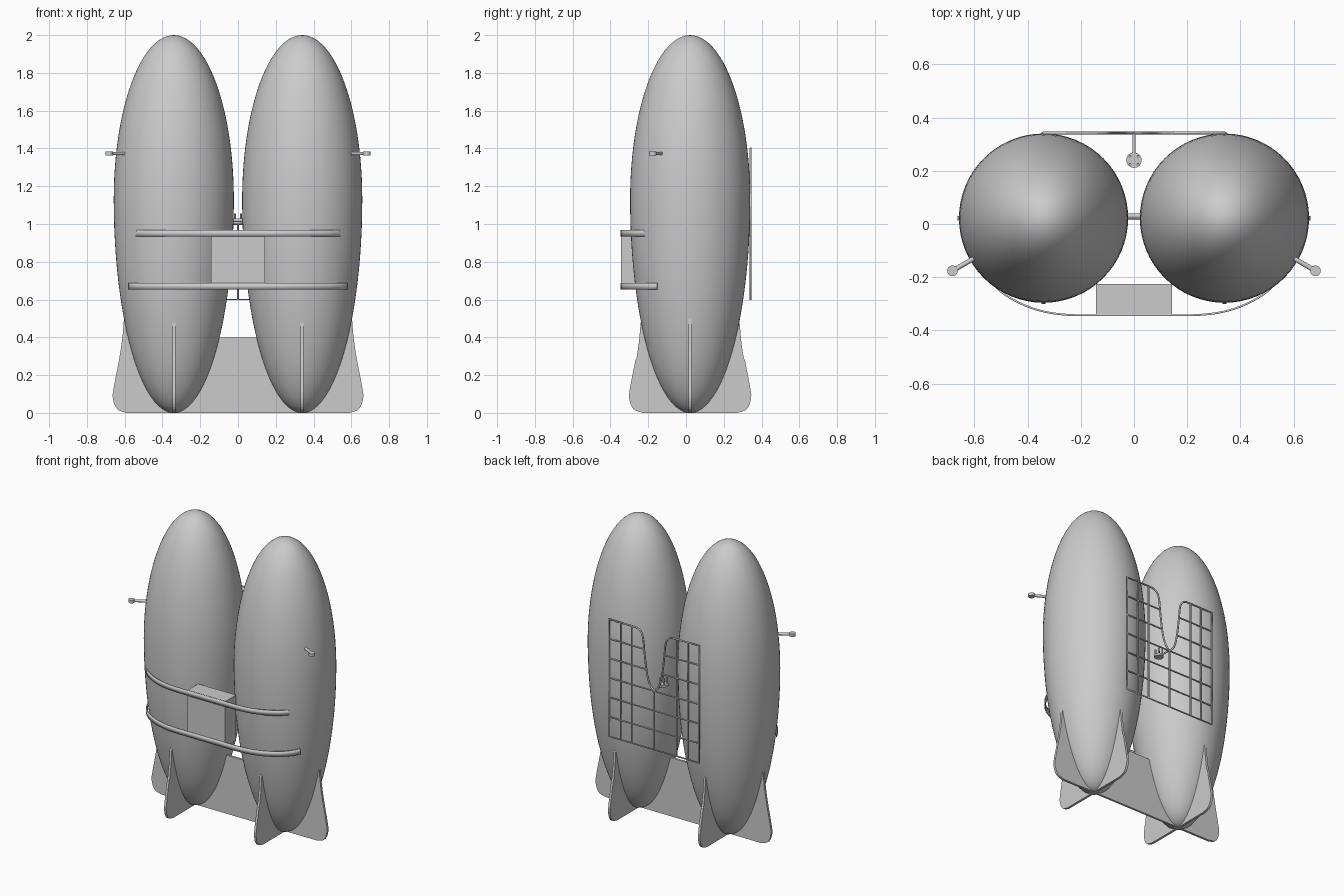
import bpy, bmesh, math
from mathutils import Vector

cube = bpy.data.objects.get("Cube")
if cube:
    bpy.data.objects.remove(cube)

grey = bpy.data.materials.new("plain_grey")
grey.use_nodes = True
GREY = (0.6, 0.6, 0.6, 1)
grey.diffuse_color = GREY
grey.node_tree.nodes["Principled BSDF"].inputs["Base Color"].default_value = GREY

HULL_X, HULL_Y, HULL_R = 0.34, 0.022, 0.318
WAIST = 1.13   # height of the widest ring
NET_Y = 0.342


def add(name, bm, smooth=False):
    bmesh.ops.recalc_face_normals(bm, faces=bm.faces)
    mesh = bpy.data.meshes.new(name)
    bm.to_mesh(mesh)
    bm.free()
    mesh.materials.append(grey)
    obj = bpy.data.objects.new(name, mesh)
    bpy.context.collection.objects.link(obj)
    if smooth:
        bpy.ops.object.select_all(action='DESELECT')
        obj.select_set(True)
        bpy.context.view_layer.objects.active = obj
        bpy.ops.object.shade_smooth_by_angle(angle=math.radians(40))
    return obj


def box(name, lo, hi):
    bm = bmesh.new()
    bmesh.ops.create_cube(bm, size=1)
    for v in bm.verts:
        v.co = Vector([(a + b) / 2 + c * (b - a) for a, b, c in zip(lo, hi, v.co)])
    return add(name, bm)


def rod(name, a, b, r, sides=12):
    a, b = Vector(a), Vector(b)
    bm = bmesh.new()
    bmesh.ops.create_cone(bm, cap_ends=True, segments=sides, radius1=r, radius2=r,
                          depth=(b - a).length)
    turn = (b - a).to_track_quat('Z', 'Y').to_matrix()
    for v in bm.verts:
        v.co = turn @ v.co + (a + b) / 2
    return add(name, bm, True)


def plate(name, outline, thickness, place):
    """Extruded flat outline; place maps (across, height, depth) to a point."""
    bm = bmesh.new()
    half = thickness / 2
    face = bm.faces.new([bm.verts.new(place(d, z, -half)) for d, z in outline])
    moved = bmesh.ops.extrude_face_region(bm, geom=[face])["geom"]
    shift = Vector(place(0, 0, half)) - Vector(place(0, 0, -half))
    bmesh.ops.translate(bm, vec=shift, verts=[v for v in moved if isinstance(v, bmesh.types.BMVert)])
    return add(name, bm)


def smooth_path(points, steps=6):
    """Catmull-Rom curve through 2D points."""
    pts = [Vector(p) for p in points]
    pts = [2 * pts[0] - pts[1]] + pts + [2 * pts[-1] - pts[-2]]
    out = []
    for p, q, r, s in zip(pts, pts[1:], pts[2:], pts[3:]):
        for k in range(steps):
            t = k / steps
            out.append(0.5 * (2 * q + (r - p) * t + (2 * p - 5 * q + 4 * r - s) * t * t
                              + (3 * q - p - 3 * r + s) * t ** 3))
    return out + [pts[-2]]


# Twin tapered tanks
def tank(name, x):
    bm = bmesh.new()
    bmesh.ops.create_uvsphere(bm, u_segments=64, v_segments=48, radius=1)
    for v in bm.verts:
        rise = 2 - WAIST if v.co.z > 0 else WAIST
        v.co = (x + v.co.x * HULL_R, HULL_Y + v.co.y * HULL_R, WAIST + v.co.z * rise)
    add(name, bm, True)


# Swept tail fins
fin_curve = smooth_path([(0.25, 0), (0.3, 0.02), (0.323, 0.08), (0.315, 0.15),
                         (0.29, 0.28), (0.272, 0.4), (0.262, 0.52)], 4)
for side, s in (("left", 1), ("right", -1)):
    x = s * HULL_X
    tank(side + "_tank", x)
    outline = [(0, 0)] + [tuple(p) for p in fin_curve] + [(0, 0.52)]
    plate(side + "_outer_fin", outline, 0.016,
          lambda d, z, t: (x + s * d, HULL_Y + t, z))
    for end, e in (("front", -1), ("back", 1)):
        plate(f"{side}_{end}_fin", outline, 0.016,
              lambda d, z, t: (x + t, HULL_Y + e * d, z * (1 if z < 0.3 else 0.92)))

    # Side pegs with round ends
    tip = (s * 0.682, -0.176)
    rod(side + "_peg", (s * 0.56, -0.105, 1.373), (*tip, 1.373), 0.009)
    rod(side + "_peg_end", (*tip, 1.363), (*tip, 1.383), 0.02, 20)

box("centre_fin", (-HULL_X, HULL_Y - 0.007, 0), (HULL_X, HULL_Y + 0.007, 0.4))

# Front buckle box and curved straps
box("buckle_box", (-0.143, -0.343, 0.655), (0.143, -0.225, 0.967))
half_strap = smooth_path([(0.14, -0.343), (0.24, -0.342), (0.33, -0.331), (0.41, -0.306),
                          (0.49, -0.262), (0.545, -0.208), (0.577, -0.153)])
strap_line = [Vector((-p.x, p.y)) for p in reversed(half_strap)] + half_strap
for name, low, high in (("lower_strap", 0.652, 0.688), ("upper_strap", 0.933, 0.968)):
    bm = bmesh.new()
    rows = [[bm.verts.new((p.x, p.y, z)) for z in (low, high)] for p in strap_line]
    for a, b in zip(rows, rows[1:]):
        bm.faces.new((a[0], b[0], b[1], a[1]))
    strap = add(name, bm, True)
    solid = strap.modifiers.new("thickness", 'SOLIDIFY')
    solid.thickness = 0.007
    solid.offset = 0

# Back net: notch outline, then bars trimmed to the notch
notch = smooth_path([(0.14, 1.4), (0.105, 1.385), (0.085, 1.34), (0.075, 1.25),
                     (0.058, 1.12), (0.035, 1.04), (0, 1.0)])
rim = [(-0.14, 1.4), (-HULL_X, 1.4), (-HULL_X, 0.6), (HULL_X, 0.6), (HULL_X, 1.4)]
rim += [tuple(p) for p in notch] + [(-p.x, p.y) for p in reversed(notch[1:-1])]
curve = bpy.data.curves.new("net_rim", 'CURVE')
curve.dimensions = '3D'
curve.bevel_depth = 0.006
curve.bevel_resolution = 1
spline = curve.splines.new('POLY')
spline.points.add(len(rim) - 1)
for point, (px, pz) in zip(spline.points, rim):
    point.co = (px, NET_Y, pz, 1)
spline.use_cyclic_u = True
curve.materials.append(grey)
bpy.context.collection.objects.link(bpy.data.objects.new("net_rim", curve))


def notch_edge(z):
    return min((abs(p.y - z), p.x) for p in notch)[1] if z > 1.0 else 0


for i in range(1, 6):
    z = 0.6 + i * 0.8 / 6
    for s in (1, -1):
        rod(f"net_row_{i}", (s * notch_edge(z), NET_Y, z), (s * HULL_X, NET_Y, z), 0.005, 8)
for i, x in enumerate((-0.255, -0.17, 0, 0.17, 0.255)):
    rod(f"net_column_{i}", (x, NET_Y, 0.6), (x, NET_Y, 1.0 if x == 0 else 1.4), 0.005, 8)

# Tank link and control stand
rod("tank_link", (-0.05, 0.03, 1.02), (0.05, 0.03, 1.02), 0.01)
rod("stand_arm", (0, NET_Y, 1.005), (0, 0.24, 1.005), 0.006)
rod("stand_disc", (0, 0.24, 0.999), (0, 0.24, 1.013), 0.029, 24)
for px in (-0.015, 0.015):
    for py in (0.225, 0.255):
        rod("stand_pin", (px, py, 1.01), (px, py, 1.055), 0.005, 8)
